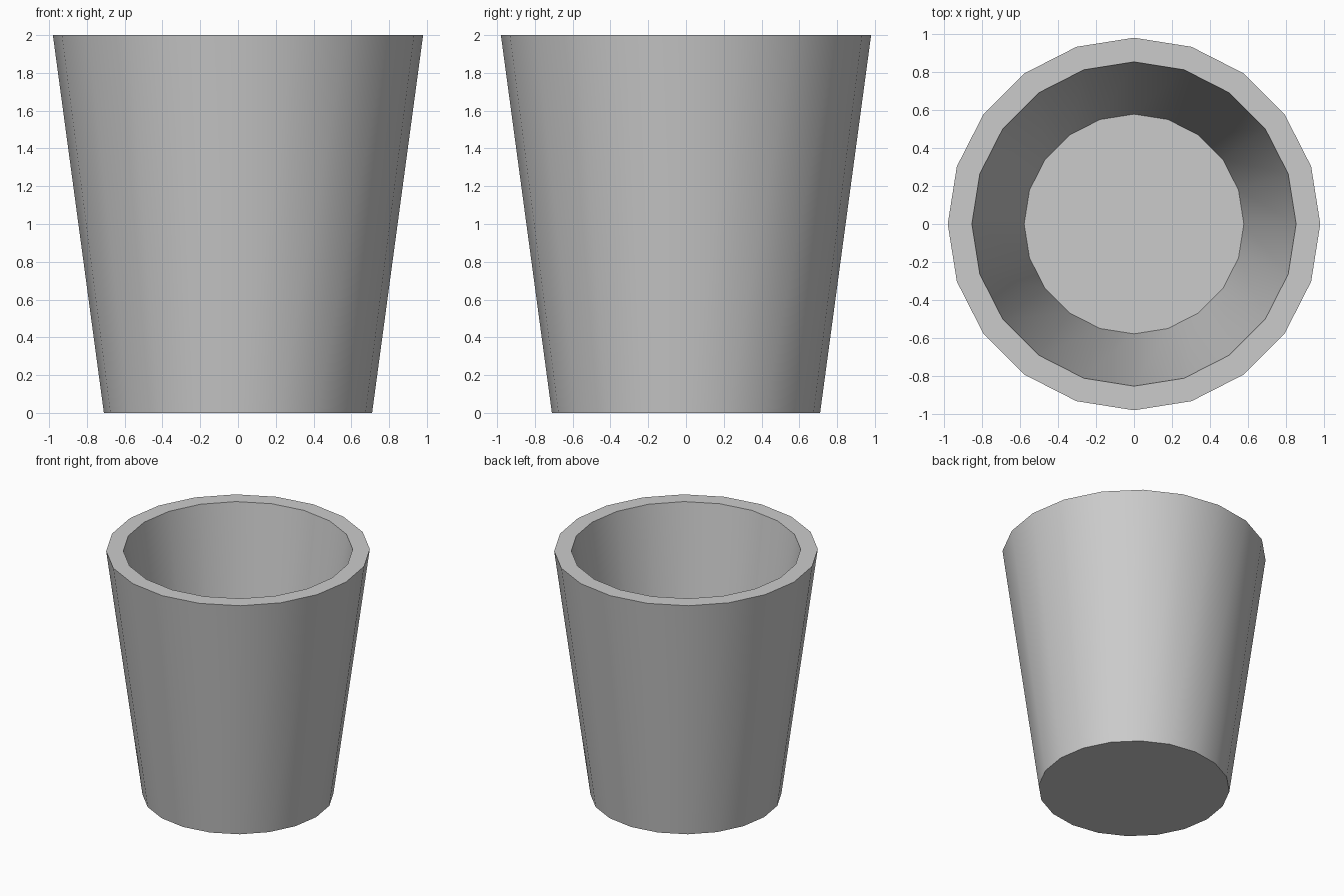
import bpy, bmesh
from math import cos, sin, tau

if "Cube" in bpy.data.objects:
    bpy.data.objects.remove(bpy.data.objects["Cube"])

SIDES = 20
# Profile rings (radius, z): outer base, outer rim, inner rim, inner floor
PROFILE = [(0.71, 0.0), (0.98, 2.0), (0.853, 2.0), (0.578, 0.12)]

bm = bmesh.new()
rings = [[bm.verts.new((r * cos(tau * i / SIDES), r * sin(tau * i / SIDES), z))
          for i in range(SIDES)] for r, z in PROFILE]

# Outer wall, rim and inner wall
for a, b in zip(rings, rings[1:]):
    for i in range(SIDES):
        j = (i + 1) % SIDES
        bm.faces.new((a[i], a[j], b[j], b[i]))

# Underside and inner floor
bm.faces.new(rings[0][::-1])
bm.faces.new(rings[-1])
bmesh.ops.recalc_face_normals(bm, faces=bm.faces)

mesh = bpy.data.meshes.new("cup")
bm.to_mesh(mesh)
bm.free()
cup = bpy.data.objects.new("cup", mesh)
bpy.context.collection.objects.link(cup)

# Smooth walls with crisp rim and base edges
bpy.context.view_layer.objects.active = cup
cup.select_set(True)
bpy.ops.object.shade_smooth_by_angle(angle=0.6)
